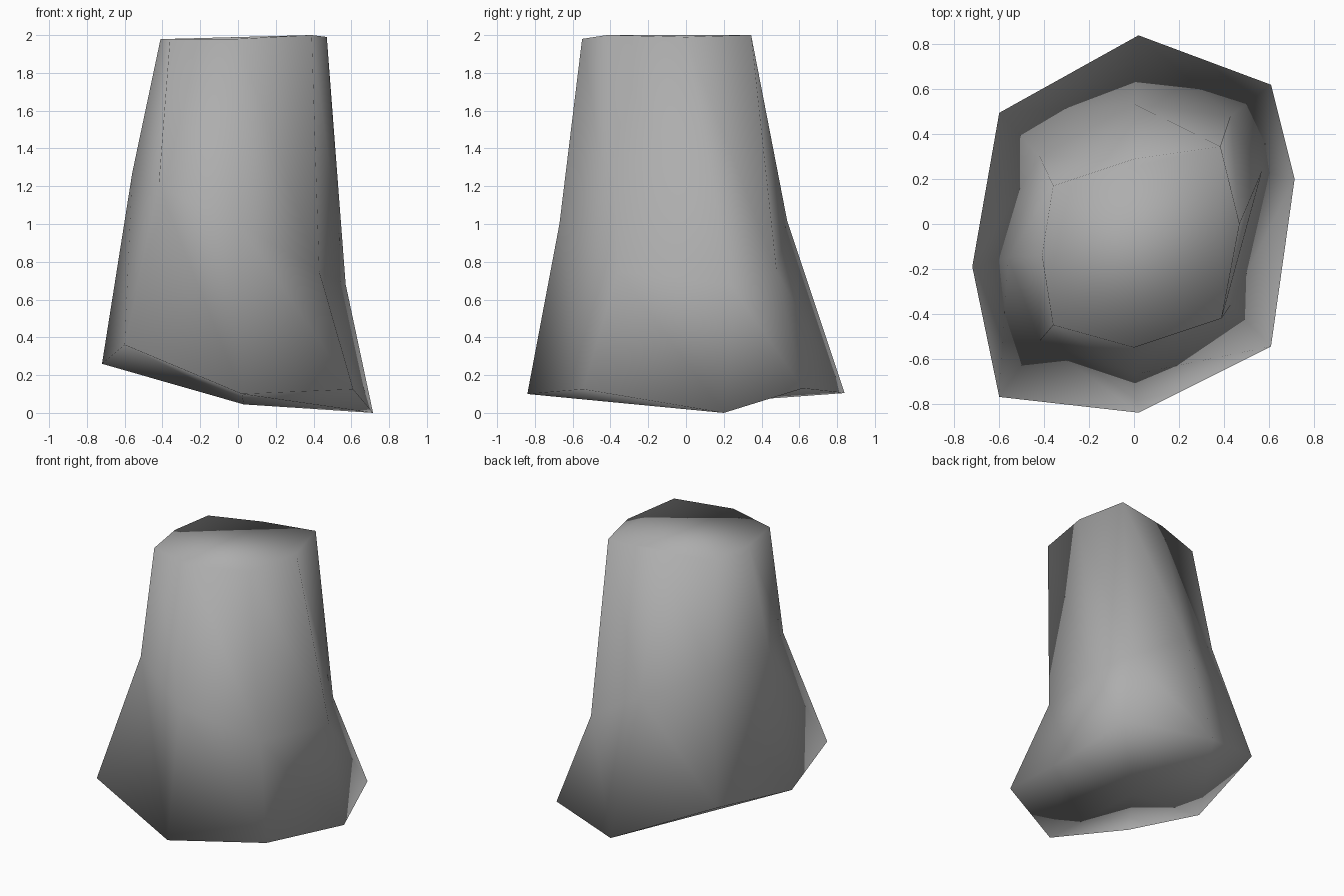
import bpy, bmesh

if "Cube" in bpy.data.objects:
    bpy.data.objects.remove(bpy.data.objects["Cube"])

# One plain grey stone colour
grey = bpy.data.materials.new("stone grey")
grey.diffuse_color = (0.42, 0.42, 0.42, 1)
grey.use_nodes = True
grey.node_tree.nodes["Principled BSDF"].inputs["Base Color"].default_value = grey.diffuse_color

# Cross-sections, counter-clockwise from the right side: base, tilted waist, top
rings = [
    [(.715, .20, 0), (.61, .62, .13), (.02, .84, .105), (-.60, .495, .36),
     (-.72, -.19, .26), (-.60, -.77, .36), (.02, -.84, .10), (.61, -.545, .125)],
    [(.57, .235, .68), (.43, .48, .75), (0, .535, 1.02), (-.42, .30, 1.20),
     (-.56, -.15, 1.27), (-.42, -.52, 1.20), (0, -.67, 1.0), (.43, -.36, .75)],
    [(.47, 0, 1.99), (.385, .345, 2.0), (0, .29, 1.985), (-.36, .17, 1.98),
     (-.41, -.14, 1.98), (-.36, -.45, 1.98), (0, -.55, 1.98), (.39, -.42, 2.0)],
]

bm = bmesh.new()
loops = [[bm.verts.new(p) for p in ring] for ring in rings]

# Side walls, every panel split along the same diagonal
for low, high in zip(loops, loops[1:]):
    for i in range(8):
        j = (i + 1) % 8
        bm.faces.new((low[i], low[j], high[i]))
        bm.faces.new((low[j], high[j], high[i]))

# Underside: four panels meeting at a low centre, folded alternately
base = loops[0]
c = bm.verts.new((.03, .02, .045))
for i in range(0, 8, 2):
    a, b, d = base[i], base[i + 1], base[(i + 2) % 8]
    if i in (2, 6):
        bm.faces.new((a, b, d))
        bm.faces.new((a, d, c))
    else:
        bm.faces.new((a, b, c))
        bm.faces.new((b, d, c))

# Flat top
bm.faces.new(loops[-1])

bmesh.ops.recalc_face_normals(bm, faces=bm.faces)
for f in bm.faces:
    f.smooth = True

mesh = bpy.data.meshes.new("stone_pillar")
bm.to_mesh(mesh)
bm.free()
mesh.materials.append(grey)
bpy.context.collection.objects.link(bpy.data.objects.new("stone_pillar", mesh))
